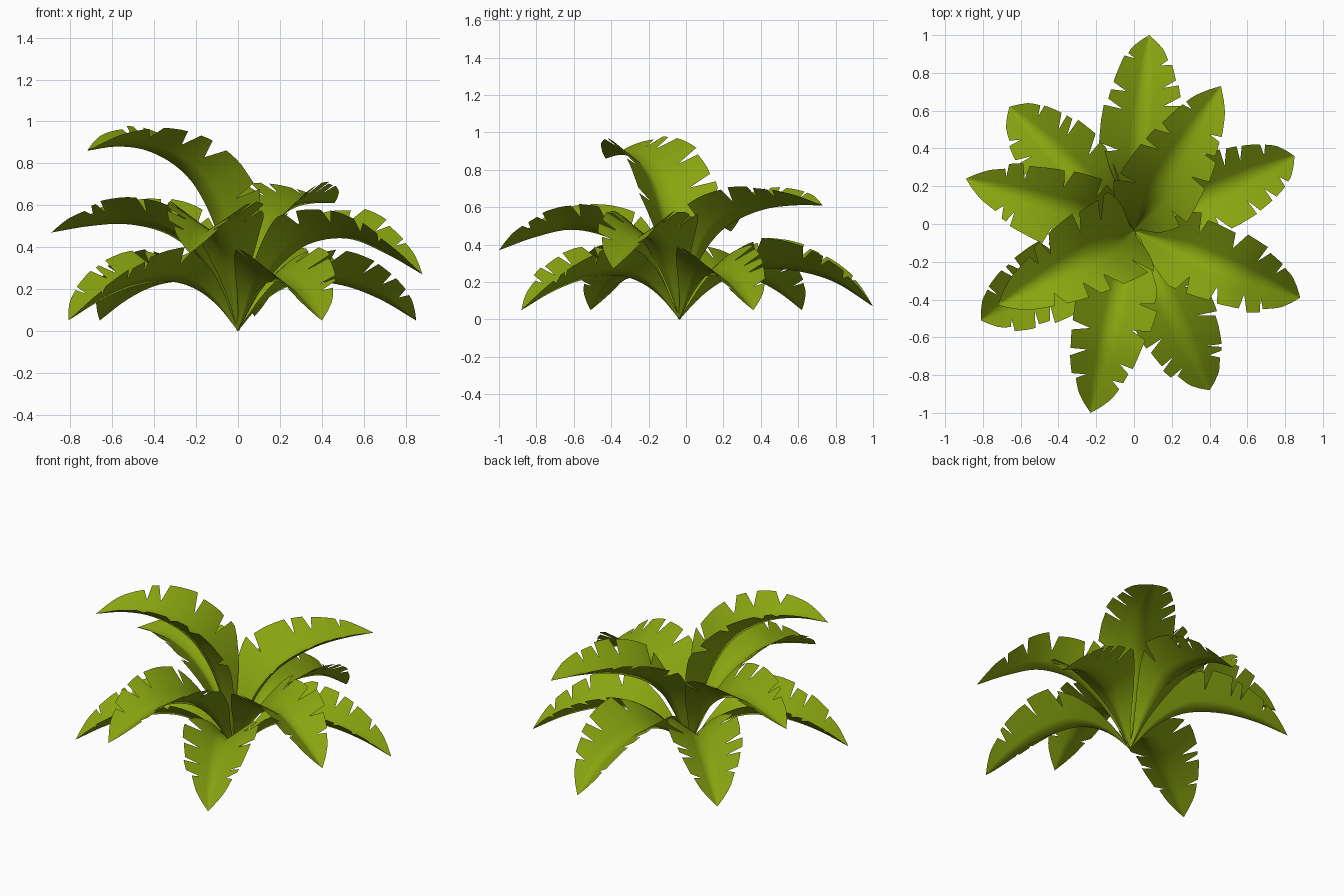
import bpy, bmesh, math, random
from mathutils import Vector

if "Cube" in bpy.data.objects:
    bpy.data.objects.remove(bpy.data.objects["Cube"])

random.seed(4)
green = bpy.data.materials.new("leaf green")
green.diffuse_color = (0.25, 0.37, 0.005, 1)
green.use_nodes = True
green.node_tree.nodes["Principled BSDF"].inputs["Base Color"].default_value = green.diffuse_color

BASE = Vector((0, -0.035, 0))
FRAC = (0, 0.12, 0.25, 0.4, 0.6, 0.8, 1.0)
ROWS = 36
# half width along the leaf
WIDTH = ((0, .008), (.1, .035), (.2, .09), (.3, .165), (.42, .26), (.5, .255), (.6, .235),
         (.7, .20), (.8, .155), (.88, .11), (.95, .05), (1, 0))

LOW = (.12, .20, .235, .215, .15, .05)
# tip x, tip y, midrib heights, width scale
LEAVES = [
    (0.08, 1.00, (.13, .22, .27, .26, .20, .07), 1.0),
    (0.85, 0.36, LOW, 1.0),
    (0.40, -0.88, LOW, 1.0),
    (-0.81, -0.51, LOW, 1.0),
    (-0.66, 0.62, LOW, 1.0),
    (0.88, -0.39, (.19, .33, .42, .44, .37, .27), 1.0),
    (-0.23, -1.0, (.20, .35, .44, .48, .44, .37), 1.0),
    (-0.89, 0.24, (.23, .38, .47, .51, .50, .47), 1.0),
    (0.46, 0.73, (.28, .44, .53, .59, .61, .61), 1.05),
    (-0.72, -0.43, (.42, .65, .78, .86, .88, .86), 1.15),
]


def lerp_table(t):
    for (a, va), (b, vb) in zip(WIDTH, WIDTH[1:]):
        if t <= b:
            return va + (vb - va) * (t - a) / (b - a)
    return 0


def midrib(tx, ty, heights):
    """Smooth arch through the given heights, returned as an arc-length lookup."""
    pts = [BASE + Vector(((tx - BASE.x) * f, (ty - BASE.y) * f, z))
           for f, z in zip(FRAC, (0,) + heights)]
    ext = [2 * pts[0] - pts[1]] + pts + [2 * pts[-1] - pts[-2]]
    path = []
    for i in range(1, len(ext) - 2):
        p0, p1, p2, p3 = ext[i - 1:i + 3]
        for k in range(12):
            u = k / 12
            path.append(0.5 * (2 * p1 + (p2 - p0) * u + (2 * p0 - 5 * p1 + 4 * p2 - p3) * u**2
                               + (3 * p1 - p0 - 3 * p2 + p3) * u**3))
    path.append(pts[-1])
    dist = [0]
    for a, b in zip(path, path[1:]):
        dist.append(dist[-1] + (b - a).length)

    def at(t):
        d = max(0, min(1, t)) * dist[-1]
        i = next((k for k in range(1, len(dist)) if dist[k] >= d - 1e-9), len(dist) - 1)
        u = (d - dist[i - 1]) / (dist[i] - dist[i - 1])
        return path[i - 1].lerp(path[i], u), (path[i] - path[i - 1]).normalized()
    return at


def leaf(name, tx, ty, heights, scale):
    at = midrib(tx, ty, heights)
    out = Vector((tx, ty, 0)) - BASE
    side = Vector((out.y, -out.x, 0)).normalized()
    bm = bmesh.new()

    def point(t, s, c, w):
        """Point at t along the midrib, c (0..1) across the wing on side s."""
        p, tan = at(t)
        nrm = side.cross(tan)
        ang = math.radians(42 - 14 * t)
        d = w * c
        return p + side * s * d * math.cos(ang) + nrm * d * math.sin(ang) + tan * d * 0.25

    for s in (-1, 1):
        # wing split into lobes by wedge-shaped tears
        cuts = [0] + [c + random.choice((-1, 0, 1)) for c in (16, 21, 25, 29)] + [ROWS]
        for n, (r0, r1) in enumerate(zip(cuts, cuts[1:])):
            t0, t1 = r0 / ROWS, r1 / ROWS
            g0 = 0 if n == 0 else random.uniform(.004, .016)
            g1 = 0 if n == 4 else random.uniform(.012, .03)
            k = scale * random.uniform(.94, 1.06) * (0.92 if n == 4 else 1)
            grid = []
            for r in range(r0, r1 + 1):
                t = r / ROWS
                f = (r - r0) / (r1 - r0)
                # gaps open only at the lobe ends
                to = t + g0 * (1 - f) ** 2 - g1 * f ** 2
                w = lerp_table(t) * scale
                wo = lerp_table(to) * k
                grid.append([bm.verts.new(point(t, s, c, w)) for c in (0, .28, .55)]
                            + [bm.verts.new(point(to, s, 1, wo))])
            for a, b in zip(grid, grid[1:]):
                for j in range(3):
                    q = (a[j], a[j + 1], b[j + 1], b[j])
                    bm.faces.new(q if s > 0 else q[::-1])
    bmesh.ops.remove_doubles(bm, verts=bm.verts, dist=0.0008)
    for f in bm.faces:
        f.smooth = True
    me = bpy.data.meshes.new(name)
    bm.to_mesh(me)
    bm.free()
    me.materials.append(green)
    bpy.context.collection.objects.link(bpy.data.objects.new(name, me))


for i, spec in enumerate(LEAVES):
    leaf(f"leaf_{i + 1}", *spec)
